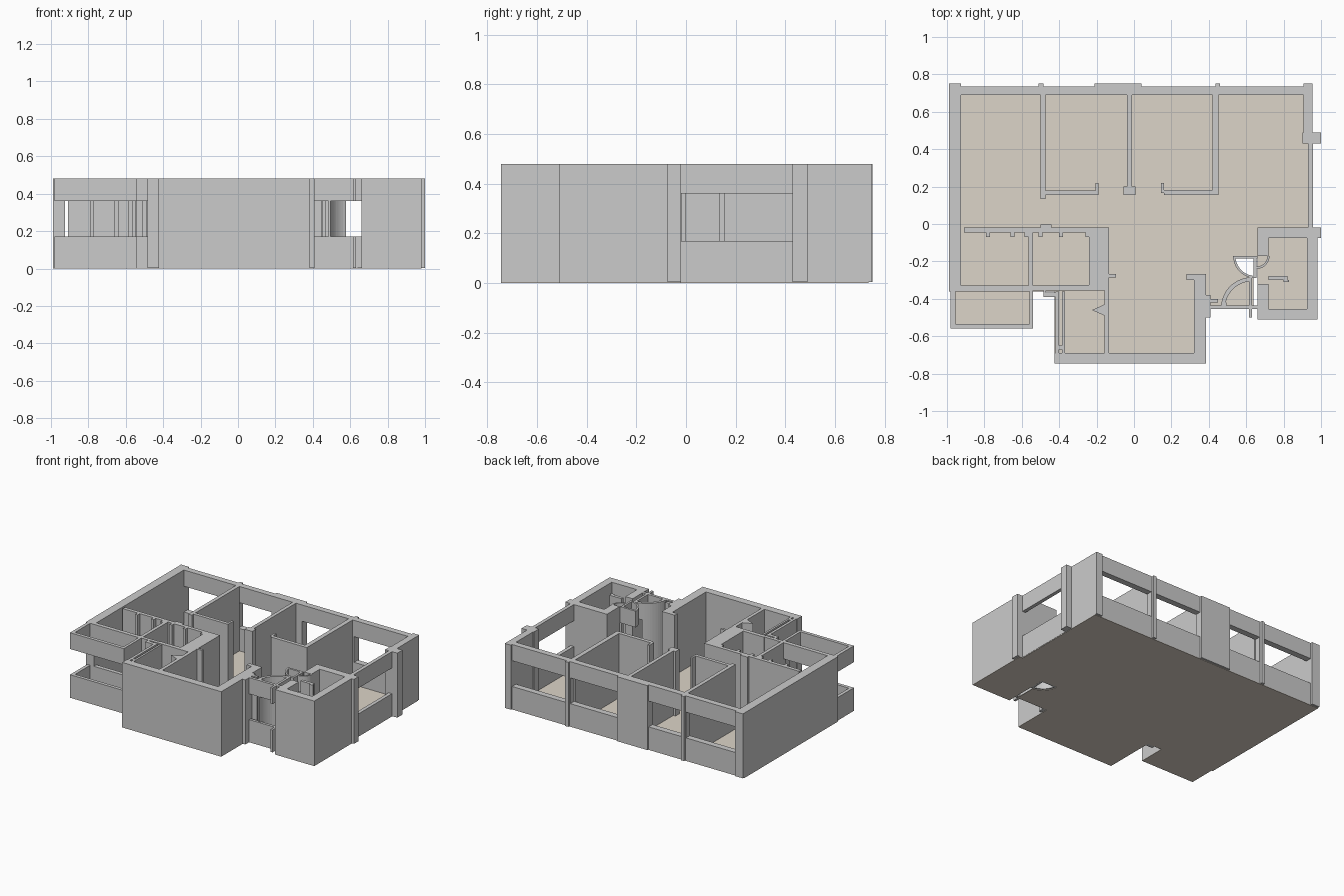
import bpy, bmesh
from math import cos, sin, radians

BASE, SILL, HEAD, TOP = 0.004, 0.17, 0.36, 0.48
FULL = [(BASE, TOP)]
BANDS = [(BASE, SILL), (HEAD, TOP)]


def rect(x0, x1, y0, y1):
    return [(x0, y0), (x1, y0), (x1, y1), (x0, y1)]


def arc(cx, cy, r, a0, a1, n=10):
    return [(cx + r * cos(radians(a0 + (a1 - a0) * i / n)),
             cy + r * sin(radians(a0 + (a1 - a0) * i / n))) for i in range(n + 1)]


def ribbon(cx, cy, r, w, a0, a1):
    return arc(cx, cy, r, a0, a1) + arc(cx, cy, r - w, a1, a0)


def build(name, outlines, levels=FULL, mat=None):
    """Extrude each plan outline (rect tuple or point list) over each height range."""
    bm = bmesh.new()
    for o in outlines:
        pts = o if isinstance(o, list) else rect(*o)
        n = len(pts)
        for z0, z1 in levels:
            lo = [bm.verts.new((x, y, z0)) for x, y in pts]
            hi = [bm.verts.new((x, y, z1)) for x, y in pts]
            bm.faces.new(lo[::-1])
            bm.faces.new(hi)
            for i in range(n):
                j = (i + 1) % n
                bm.faces.new((lo[i], lo[j], hi[j], hi[i]))
    bmesh.ops.recalc_face_normals(bm, faces=bm.faces)
    me = bpy.data.meshes.new(name)
    bm.to_mesh(me)
    bm.free()
    ob = bpy.data.objects.new(name, me)
    bpy.context.collection.objects.link(ob)
    if mat:
        me.materials.append(mat)
    return ob


# floor, with the hole beside the entrance left open
tan = bpy.data.materials.new("floor_tan")
tan.diffuse_color = (0.72, 0.66, 0.58, 1)
build("floor", [
    (-0.99, 0.955, -0.02, 0.735),
    (-0.99, -0.13, -0.36, -0.02),
    (-0.98, -0.54, -0.56, -0.36),
    (-0.425, -0.13, -0.745, -0.36),
    (-0.13, 0.385, -0.745, -0.02),
    (0.385, 0.53, -0.29, -0.02),
    (0.53, 0.66, -0.17, -0.02),
    (0.385, 0.64, -0.45, -0.29),
    (0.66, 0.98, -0.51, -0.02),
    [(0.53, -0.29)] + arc(0.65, -0.17, 0.12, 270, 180),
], [(0, BASE)], tan)

# outer walls of the main block
build("left_wall", [(-0.99, -0.925, -0.36, 0.75)])
build("back_centre_wall", [(-0.21, 0.04, 0.69, 0.75)])
build("back_windows", [
    (-0.925, -0.515, 0.69, 0.735), (-0.48, -0.21, 0.69, 0.735),
    (0.04, 0.43, 0.69, 0.735), (0.465, 0.905, 0.69, 0.735)], BANDS)
build("back_window_posts", [
    (-0.515, -0.48, 0.69, 0.735), (-0.51, -0.485, 0.735, 0.752),
    (0.43, 0.465, 0.69, 0.735), (0.435, 0.46, 0.735, 0.752)])
build("right_back_corner", [
    (0.905, 0.955, 0.49, 0.75), (0.90, 1.0, 0.43, 0.49)])
build("right_window", [(0.93, 0.957, -0.02, 0.43)], BANDS)

# bedroom partitions with door nibs
build("bedroom_partitions", [
    (-0.50, -0.472, 0.135, 0.69), (-0.472, -0.20, 0.155, 0.18), (-0.205, -0.19, 0.155, 0.22),
    (-0.037, -0.01, 0.20, 0.69), (-0.055, 0.008, 0.155, 0.20),
    (0.42, 0.453, 0.155, 0.69), (0.16, 0.42, 0.155, 0.182), (0.145, 0.16, 0.165, 0.22)])

# kitchen and bathroom walls
build("kitchen_walls", [
    (-0.91, -0.24, -0.045, -0.018), (-0.50, -0.44, -0.018, -0.003),
    (-0.24, -0.135, -0.355, -0.018), (-0.565, -0.54, -0.36, -0.045),
    (-0.41, -0.24, -0.355, -0.325), (-0.135, -0.095, -0.285, -0.268)]
    + [(x, x + 0.02, -0.07, -0.045) for x in (-0.79, -0.66, -0.585, -0.51, -0.40, -0.26)])
build("kitchen_windows", [
    (-0.925, -0.565, -0.36, -0.33), (-0.54, -0.41, -0.355, -0.33)], BANDS)
build("window_reveal", [(-0.485, -0.47, -0.39, -0.355), (-0.55, -0.54, -0.43, -0.36)])

# balcony parapet and upper band
build("balcony_bands", [
    (-0.98, -0.54, -0.56, -0.535), (-0.98, -0.955, -0.535, -0.36),
    (-0.56, -0.54, -0.535, -0.36)], BANDS)

# front room and store walls
build("front_walls", [
    (-0.425, 0.385, -0.745, -0.69), (0.32, 0.385, -0.69, -0.30),
    (0.28, 0.385, -0.30, -0.268),
    (-0.42, -0.40, -0.69, -0.36), (-0.385, -0.37, -0.69, -0.36),
    (-0.40, -0.385, -0.67, -0.65), (-0.47, -0.42, -0.39, -0.365),
    (-0.158, -0.133, -0.69, -0.355),
    [(-0.225, -0.46), (-0.158, -0.49), (-0.158, -0.43)]])

# corner shaft, with its doorway on the left
build("corner_shaft", [
    (0.66, 1.0, -0.075, -0.02), (0.925, 0.98, -0.455, -0.075),
    (0.66, 0.98, -0.51, -0.455), (0.66, 0.72, -0.455, -0.32),
    (0.66, 0.72, -0.17, -0.075), (0.72, 0.82, -0.30, -0.278),
    (0.80, 0.83, -0.31, -0.30)])

# entrance screen and curved door leaf
build("entrance_bands", [
    (0.385, 0.66, -0.455, -0.435), (0.615, 0.632, -0.50, -0.30),
    (0.53, 0.66, -0.185, -0.17), (0.64, 0.655, -0.29, -0.185),
    ribbon(0.65, -0.17, 0.12, 0.012, 180, 270),
    ribbon(0.63, -0.45, 0.165, 0.022, 90, 112),
    ribbon(0.655, -0.17, 0.07, 0.012, 270, 360)], BANDS)
build("entrance_curved_leaf", [ribbon(0.63, -0.45, 0.165, 0.022, 112, 175)])
build("entrance_posts", [
    (0.385, 0.41, -0.50, -0.38), (0.41, 0.45, -0.42, -0.40), (0.485, 0.495, -0.455, -0.42)])
